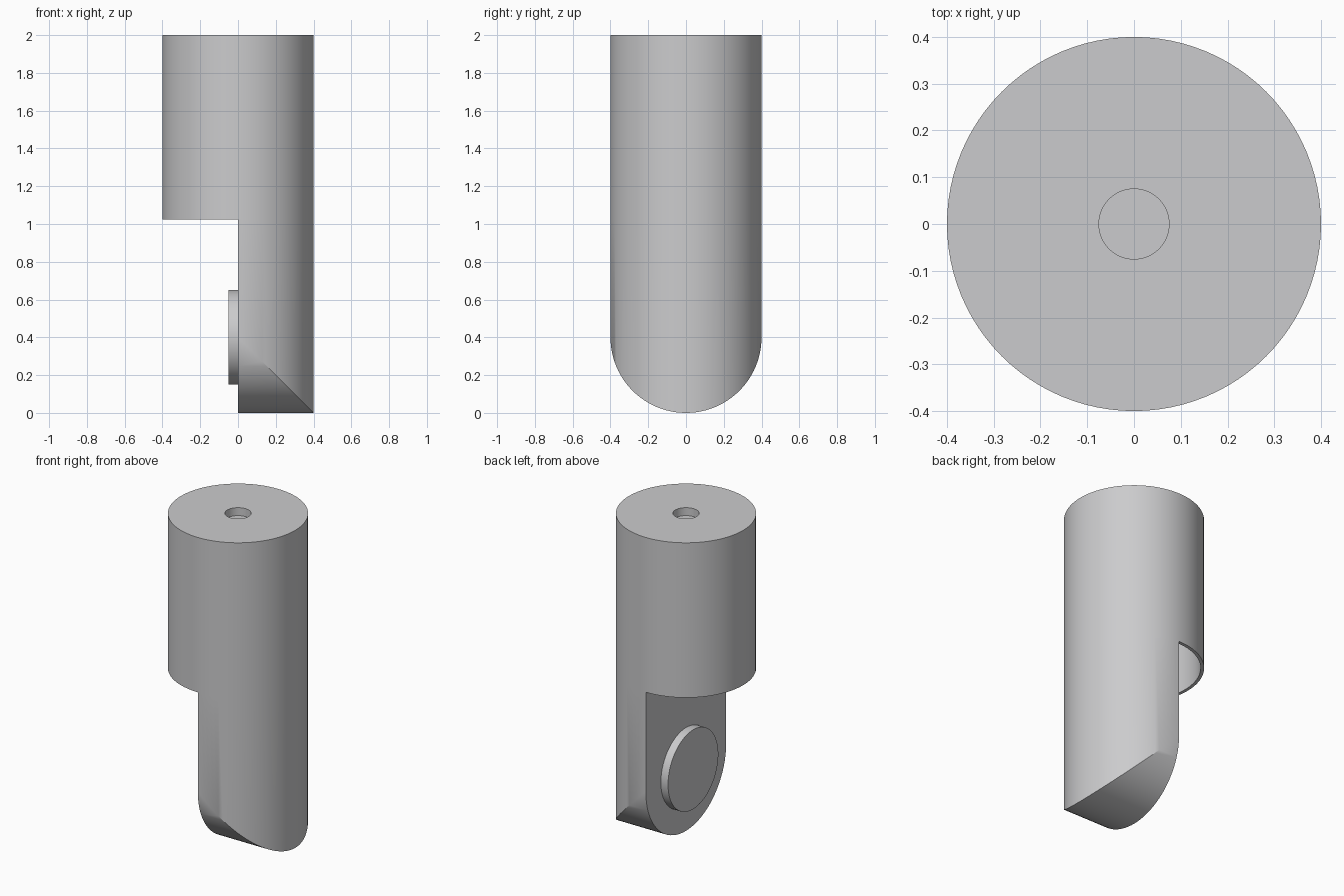
import bpy, bmesh
from math import cos, sin, pi, radians

cube = bpy.data.objects.get("Cube")
if cube:
    bpy.data.objects.remove(cube)

R, TOP, STEP = 0.4, 2.0, 1.025    # body radius, top height, notch height
SEG = 96

gray = bpy.data.materials.new("light_gray")
gray.use_nodes = True
color = (0.6, 0.6, 0.61, 1)
gray.diffuse_color = color
gray.node_tree.nodes["Principled BSDF"].inputs["Base Color"].default_value = color


def finish(obj):
    obj.data.materials.append(gray)
    bpy.ops.object.select_all(action='DESELECT')
    obj.select_set(True)
    bpy.context.view_layer.objects.active = obj
    bpy.ops.object.shade_smooth_by_angle(angle=radians(25))


bm = bmesh.new()
cache = {}


def face(points):
    """Add a face, sharing vertices at equal positions."""
    verts = []
    for p in points:
        key = tuple(round(c, 5) + 0.0 for c in p)
        if key not in cache:
            cache[key] = bm.verts.new(key)
        if cache[key] not in verts:
            verts.append(cache[key])
    if len(verts) > 2:
        bm.faces.new(verts)


def ring(i, r, z):
    a = 2 * pi * i / SEG - pi / 2
    return (r * cos(a), r * sin(a), z)


def low(i):
    """Rounded lower end, where the half cylinder meets a crosswise cylinder."""
    x, y, _ = ring(i, R, 0)
    return (x, y, R - x)


def flat(i):
    _, y, z = low(i)
    return (0, y, z)


# Upper hollow cylinder with a shallow round recess in its top
profile = [(0, 1.95), (0.075, 1.95), (0.075, TOP), (R, TOP),
           (R, STEP), (0.38, STEP), (0.38, 1.9), (0, 1.9)]
half = SEG // 2
for i in range(SEG):
    for (r0, z0), (r1, z1) in zip(profile, profile[1:]):
        if z0 == z1 == STEP and i < half:
            continue              # the half column continues down here
        face([ring(i, r0, z0), ring(i, r1, z1),
              ring(i + 1, r1, z1), ring(i + 1, r0, z0)])

# Lower half column: curved side and rounded underside
for i in range(half):
    face([ring(i, R, STEP), low(i), low(i + 1), ring(i + 1, R, STEP)])
    face([low(i), flat(i), flat(i + 1), low(i + 1)])

# Cavity floor and flat cut face
face([ring(i, R, STEP) for i in range(half + 1)])
face([ring(0, R, STEP)] + [flat(i) for i in range(half + 1)] + [ring(half, R, STEP)])

bmesh.ops.recalc_face_normals(bm, faces=bm.faces)
mesh = bpy.data.meshes.new("notched_body")
bm.to_mesh(mesh)
bm.free()
body = bpy.data.objects.new("notched_body", mesh)
bpy.context.collection.objects.link(body)
finish(body)

# Round button on the flat cut face
bpy.ops.mesh.primitive_cylinder_add(vertices=SEG, radius=0.25, depth=0.07,
                                    location=(-0.015, 0, 0.4),
                                    rotation=(0, pi / 2, 0))
button = bpy.context.object
button.name = "round_button"
finish(button)
